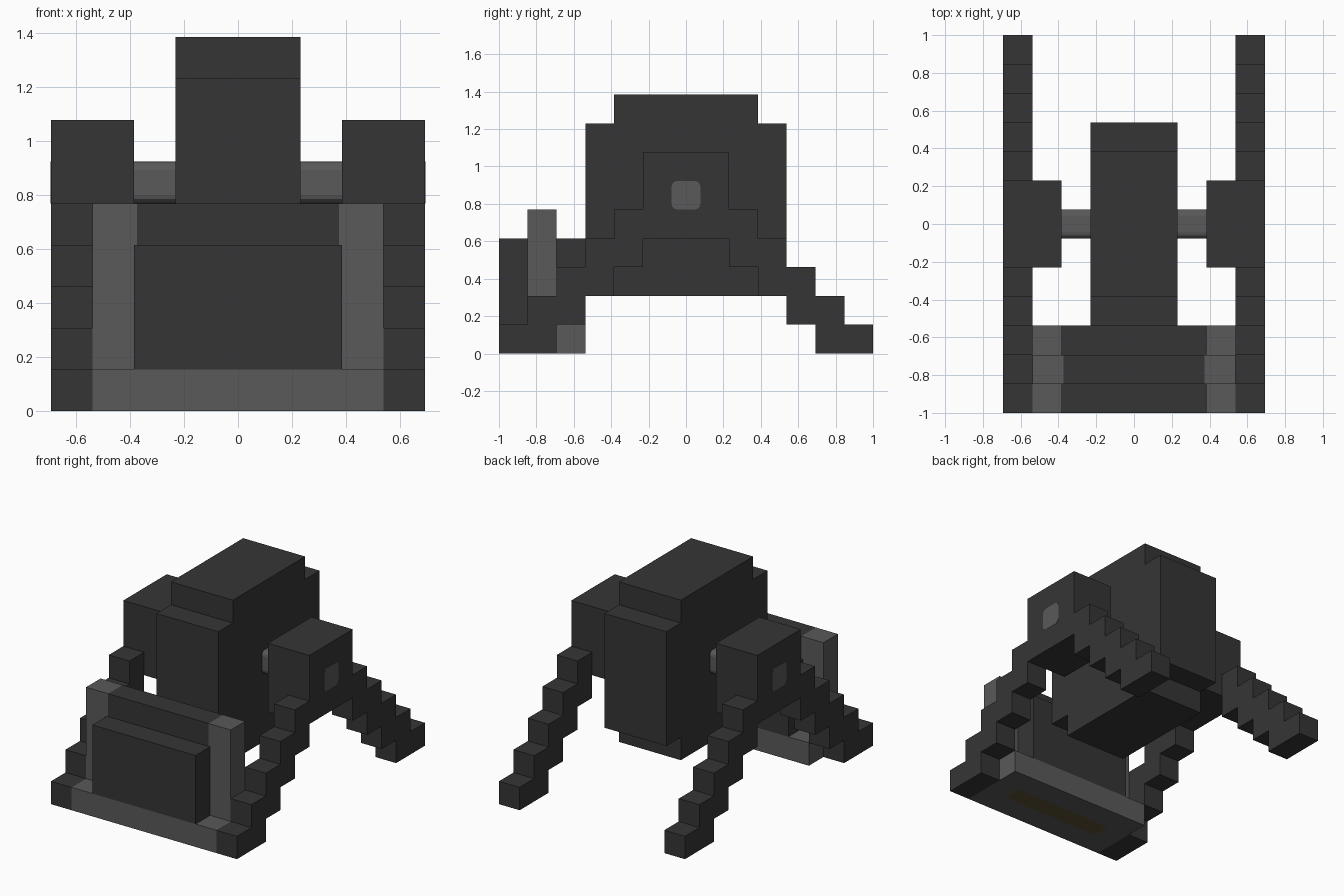
import bpy, bmesh
from mathutils import Vector

if "Cube" in bpy.data.objects:
    bpy.data.objects.remove(bpy.data.objects["Cube"])

U = 2 / 13  # block size; all part sizes below are in blocks


def material(name, rgb):
    m = bpy.data.materials.new(name)
    m.diffuse_color = (*rgb, 1)
    m.use_nodes = True
    m.node_tree.nodes["Principled BSDF"].inputs["Base Color"].default_value = m.diffuse_color
    return m


DARK = material("dark grey", (0.036, 0.036, 0.036))
LIGHT = material("light grey", (0.1, 0.1, 0.1))
BROWN = material("dark brown", (0.11, 0.078, 0.032))


def finish(name, bm, *mats):
    bmesh.ops.scale(bm, vec=(U, U, U), verts=bm.verts)
    bmesh.ops.recalc_face_normals(bm, faces=bm.faces)
    me = bpy.data.meshes.new(name)
    bm.to_mesh(me)
    bm.free()
    for m in mats:
        me.materials.append(m)
    ob = bpy.data.objects.new(name, me)
    bpy.context.collection.objects.link(ob)
    return ob


def box_mesh(x, y, z):
    bm = bmesh.new()
    bmesh.ops.create_cube(bm, size=1)
    for v in bm.verts:
        v.co = [lo + (c + 0.5) * (hi - lo) for c, (lo, hi) in zip(v.co, (x, y, z))]
    return bm


def box(name, x, y, z, mat):
    return finish(name, box_mesh(x, y, z), mat)


def prism(name, half, x0, x1, mat):
    """Extrude a side profile along x; half is its +y half, top to bottom."""
    outline = half + [(-y, z) for y, z in reversed(half)]
    bm = bmesh.new()
    face = bm.faces.new([bm.verts.new((x0, y, z)) for y, z in outline])
    ext = bmesh.ops.extrude_face_region(bm, geom=[face])
    moved = [g for g in ext["geom"] if isinstance(g, bmesh.types.BMVert)]
    bmesh.ops.translate(bm, vec=(x1 - x0, 0, 0), verts=moved)
    return finish(name, bm, mat)


# Body with stepped front and back
prism("body", [(2.5, 9), (2.5, 8), (3.5, 8), (3.5, 3), (2.5, 3), (2.5, 2)], -1.5, 1.5, DARK)

# Stair-stepped leg arch, descending from the hub to the feet
top, under = [(1.5, 7), (1.5, 5)], [(1.5, 4)]
for i in range(5):
    y, z = 2.5 + i, 5 - i
    top += [(y, z), (y, z - 1)]
    if i < 4:
        under += [(y - 1, z - 2), (y, z - 2)]
top[-1:] = [(6.5, 0)]
arch = top + under[::-1]

for side, s in (("right", 1), ("left", -1)):
    prism(side + "_legs", arch, s * 3.5, s * 4.5, DARK)
    box(side + "_hub", sorted((s * 2.5, s * 3.5)), (-1.5, 1.5), (4, 7), DARK)
    # Axle with rounded long edges, showing at the outside of the hub
    bm = box_mesh(sorted((s * 1.4, s * 4.51)), (-0.5, 0.5), (5, 6))
    long_edges = [e for e in bm.edges if abs(e.verts[0].co.x - e.verts[1].co.x) > 1]
    bmesh.ops.bevel(bm, geom=long_edges, offset=0.2, segments=3, profile=0.5, affect='EDGES')
    finish(side + "_axle", bm, LIGHT)
    # Shield side post
    box(side + "_shield_post", sorted((s * 2.43, s * 3.5)), (-5.5, -4.5), (1, 5), LIGHT)

# Shield panels in three layers
box("shield_front", (-2.5, 2.5), (-6.5, -5.5), (1, 4), DARK)
box("shield_middle", (-2.43, 2.43), (-5.5, -4.5), (1, 5), DARK)
box("shield_back", (-2.5, 2.5), (-4.5, -3.5), (1, 4), DARK)

# Shield base with a brown patch cut into its underside
bm = box_mesh((-3.5, 3.5), (-6.5, -3.5), (0, 1))
for axis, at in ((0, -2.43), (0, 2.43), (1, -5.43), (1, -4.57)):
    co, no = Vector(), Vector()
    co[axis], no[axis] = at, 1
    bmesh.ops.bisect_plane(bm, geom=bm.verts[:] + bm.edges[:] + bm.faces[:],
                           plane_co=co, plane_no=no)
for f in bm.faces:
    c = f.calc_center_median()
    if c.z < 0.01 and abs(c.x) < 2 and -5.4 < c.y < -4.6:
        f.material_index = 1
finish("shield_base", bm, LIGHT, BROWN)
